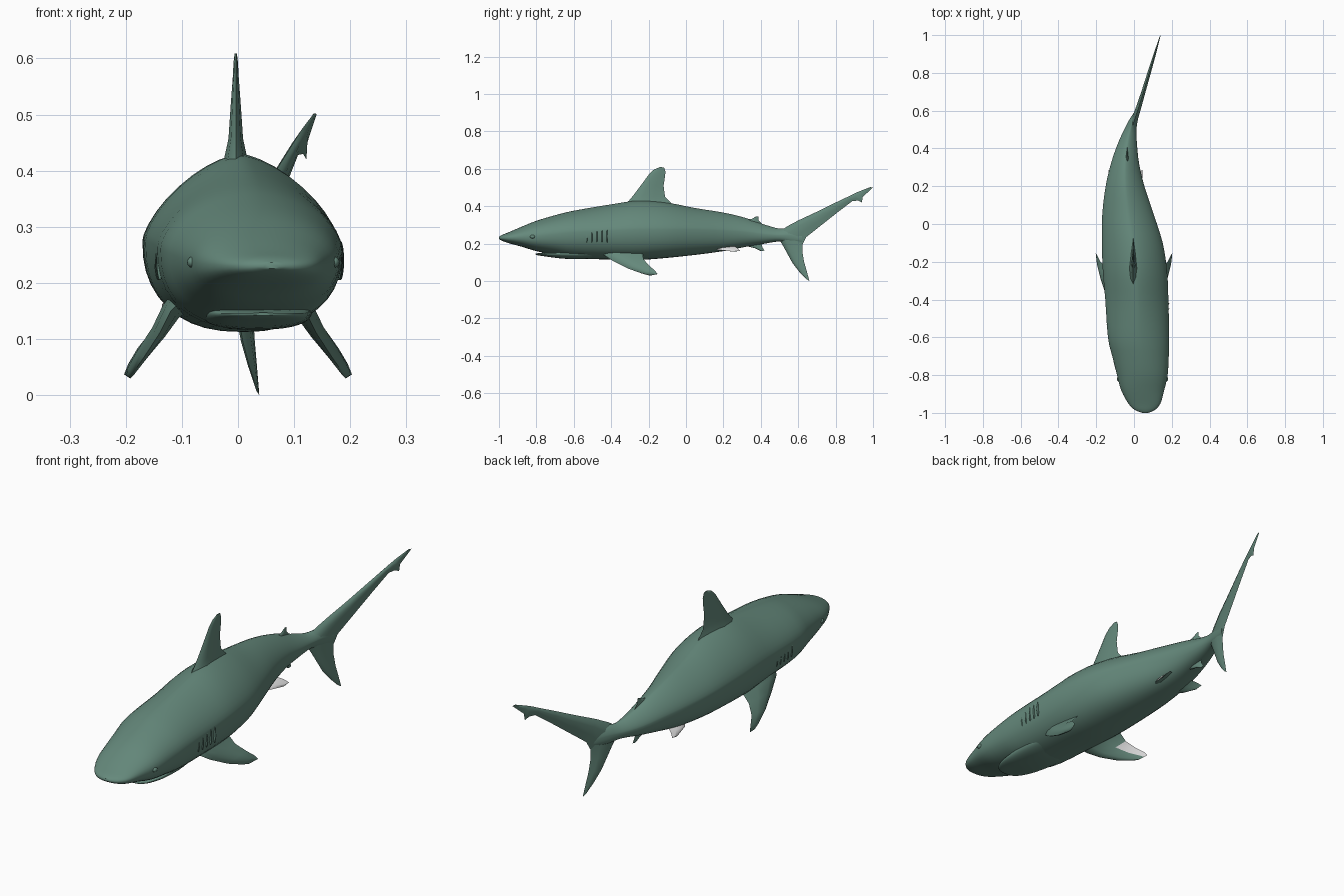
import bpy, bmesh, math
from mathutils import Vector

if "Cube" in bpy.data.objects:
    bpy.data.objects.remove(bpy.data.objects["Cube"])


def material(name, rgb):
    m = bpy.data.materials.new(name)
    m.diffuse_color = (*rgb, 1)
    m.use_nodes = True
    m.node_tree.nodes["Principled BSDF"].inputs["Base Color"].default_value = m.diffuse_color
    return m


skin = material("grey green skin", (0.13, 0.25, 0.20))
pale = material("pale fin patches", (0.75, 0.75, 0.75))


def make_object(name, rings, angle=50, is_pale=None):
    """Skin a list of closed rings, cap both ends; is_pale(row, side) picks pale faces."""
    bm = bmesh.new()
    rows = [[bm.verts.new(p) for p in r] for r in rings]
    n = len(rows[0])
    for k, (a, b) in enumerate(zip(rows, rows[1:])):
        for i in range(n):
            j = (i + 1) % n
            f = bm.faces.new((a[i], a[j], b[j], b[i]))
            f.material_index = int(bool(is_pale and is_pale(k, i)))
    bm.faces.new(rows[0])
    bm.faces.new(rows[-1])
    bmesh.ops.recalc_face_normals(bm, faces=bm.faces)
    me = bpy.data.meshes.new(name)
    bm.to_mesh(me)
    bm.free()
    ob = bpy.data.objects.new(name, me)
    bpy.context.collection.objects.link(ob)
    finish(ob, angle)
    if is_pale:
        me.materials.append(pale)
    return ob


def finish(ob, angle=50):
    ob.data.materials.append(skin)
    bpy.ops.object.select_all(action='DESELECT')
    bpy.context.view_layer.objects.active = ob
    ob.select_set(True)
    bpy.ops.object.shade_smooth_by_angle(angle=math.radians(angle))


def smooth(stations, steps=3):
    """Catmull-Rom interpolation between stations."""
    out = []
    for i in range(len(stations) - 1):
        p = [stations[max(0, min(len(stations) - 1, i + k))] for k in (-1, 0, 1, 2)]
        for s in range(steps):
            t = s / steps
            out.append([0.5 * (2*b + (c-a)*t + (2*a-5*b+4*c-d)*t*t + (3*b-a-3*c+d)*t**3)
                        for a, b, c, d in zip(*p)])
    return out + [list(stations[-1])]


def section(y, xl, xr, zt, zm, zb, n=40):
    """Roof-like back, fuller belly; the head is rounder on top."""
    top = max(1.5, min(2.0, 2.0 - (y + 0.85) * 1.2))
    pts = []
    for i in range(n):
        a = 2 * math.pi * i / n
        c, s = math.cos(a), math.sin(a)
        e = 2 / (top if s >= 0 else 2.4)
        x = (xl + xr) / 2 + (xr - xl) / 2 * math.copysign(abs(c) ** e, c)
        h = (zt - zm) if s >= 0 else (zm - zb)
        pts.append((x, y, zm + h * math.copysign(abs(s) ** e, s)))
    return pts


# body: y, left x, right x, top z, widest z, bottom z
body = [
    (-1.0, .045, .075, .236, .23, .226), (-.985, .005, .11, .246, .23, .216),
    (-.95, -.03, .14, .26, .232, .203), (-.88, -.068, .16, .29, .235, .184),
    (-.8, -.09, .178, .322, .24, .16), (-.7, -.115, .184, .352, .25, .14),
    (-.6, -.138, .186, .376, .26, .122), (-.4, -.152, .182, .41, .27, .115),
    (-.25, -.165, .175, .43, .275, .113), (-.1, -.17, .152, .419, .275, .124),
    (.05, -.168, .105, .39, .275, .14), (.2, -.15, .055, .366, .27, .16),
    (.32, -.122, .027, .337, .262, .183), (.42, -.088, .016, .302, .25, .2),
    (.5, -.052, .013, .28, .245, .212), (.56, -.02, .022, .283, .245, .205),
    (.62, .022, .032, .26, .235, .21)]
make_object("body", [section(*s) for s in smooth(body)])

# lower jaw under the snout
jaw = [(-.805, .025, .065, .147, .145, .142), (-.79, -.005, .095, .149, .145, .137),
       (-.74, -.035, .12, .155, .146, .13), (-.66, -.055, .13, .165, .148, .12),
       (-.55, -.07, .13, .17, .15, .117), (-.45, -.06, .11, .17, .15, .13)]
make_object("lower_jaw", [section(*s) for s in smooth(jaw)])

LENS = [(0, 0), (.1, .65), (.3, 1), (.65, .6), (1, 0), (.65, -.6), (.3, -1), (.1, -.65)]


def fin(name, sections, is_pale=None):
    """Sections from root to tip: leading point, trailing point, half thickness."""
    S = [(Vector(a), Vector(b), t) for a, b, t in sections]
    span = (S[-1][0] + S[-1][1]) - (S[0][0] + S[0][1])
    nor = span.cross(S[0][1] - S[0][0]).normalized()
    if abs(nor.x) > .3 and nor.x < 0:
        nor = -nor
    make_object(name, [[a.lerp(b, u) + nor * v * t for u, v in LENS] for a, b, t in S], 60, is_pale)


def flat_fin(name, xf, rows):
    """Upright fin from side view points: lead y, z, trail y, z, half thickness."""
    fin(name, [((xf(a), a, b), (xf(c), c, d), t) for a, b, c, d, t in rows])


# dorsal fins and anal fin
flat_fin("dorsal_fin", lambda y: -.004, [
    (-.36, .39, .02, .37, .03), (-.305, .43, -.075, .413, .02),
    (-.28, .46, -.112, .45, .013), (-.235, .52, -.12, .51, .009),
    (-.195, .575, -.112, .56, .005), (-.17, .597, -.11, .585, .004),
    (-.14, .609, -.118, .608, .002)])
flat_fin("second_dorsal_fin", lambda y: -.036, [
    (.29, .31, .43, .28, .012), (.32, .328, .405, .308, .007),
    (.35, .332, .388, .325, .005), (.375, .345, .388, .345, .002)])
flat_fin("anal_fin", lambda y: -.036, [
    (.31, .21, .42, .22, .012), (.33, .185, .405, .19, .007),
    (.37, .175, .41, .178, .005), (.4, .16, .42, .163, .002)])


# tail fin, swung to +x
def tail_x(y):
    return -.015 + (y - .5) * .34 if y < .62 else .026 + (y - .62) * .3


flat_fin("tail_upper_lobe", tail_x, [
    (.5, .265, .61, .19, .016), (.54, .292, .622, .195, .016),
    (.6, .324, .643, .235, .014), (.69, .366, .71, .288, .011),
    (.79, .415, .81, .367, .009), (.87, .453, .89, .428, .007),
    (.9, .468, .92, .43, .006), (.92, .477, .94, .42, .005),
    (.94, .485, .945, .45, .004), (.985, .502, 1.0, .5, .002)])
flat_fin("tail_lower_lobe", tail_x, [
    (.49, .235, .635, .235, .016), (.515, .195, .622, .195, .014),
    (.54, .15, .623, .15, .011), (.57, .095, .632, .1, .009),
    (.605, .05, .645, .055, .006), (.642, .012, .66, 0, .002)])

# paired fins with pale patches, eyes and gill slits
for side, s in (("left", -1), ("right", 1)):
    # pale trailing strip towards the pectoral tips, on the inward faces
    fin(side + "_pectoral_fin", [
        ((s*.085, -.49, .185), (s*.085, -.21, .18), .025),
        ((s*.12, -.455, .15), (s*.12, -.23, .145), .018),
        ((s*.14, -.395, .11), (s*.145, -.228, .118), .014),
        ((s*.168, -.31, .067), (s*.178, -.2, .085), .011),
        ((s*.187, -.235, .04), (s*.196, -.165, .055), .008),
        ((s*.193, -.2, .031), (s*.203, -.152, .037), .004)],
        lambda k, i: k >= 2 and i == (4 if s > 0 else 3))
    # pale upper side of the pelvic fins
    m = -.045
    fin(side + "_pelvic_fin", [
        ((m + s*.02, .11, .175), (m + s*.02, .25, .19), .012),
        ((m + s*.05, .14, .172), (m + s*.05, .26, .186), .008),
        ((m + s*.075, .18, .166), (m + s*.075, .275, .176), .005),
        ((m + s*.09, .25, .158), (m + s*.09, .288, .162), .002)],
        lambda k, i: k >= 1 and i in ((0, 1, 2, 3) if s > 0 else (4, 5, 6, 7)))

    bumps = [("eye", (.045 + s*.126, -.82, .237), (.01, .014, .01))]
    for i in range(5):
        y = -.53 + i * .027
        bumps.append((f"gill_{i+1}", (.02 + s * (.159 + i * .001), y, .24), (.006, .003, .035)))
    for name, loc, size in bumps:
        bpy.ops.mesh.primitive_uv_sphere_add(segments=12, ring_count=8, radius=1, location=loc)
        ob = bpy.context.object
        ob.name = f"{side}_{name}"
        ob.scale = size
        finish(ob, 80)
